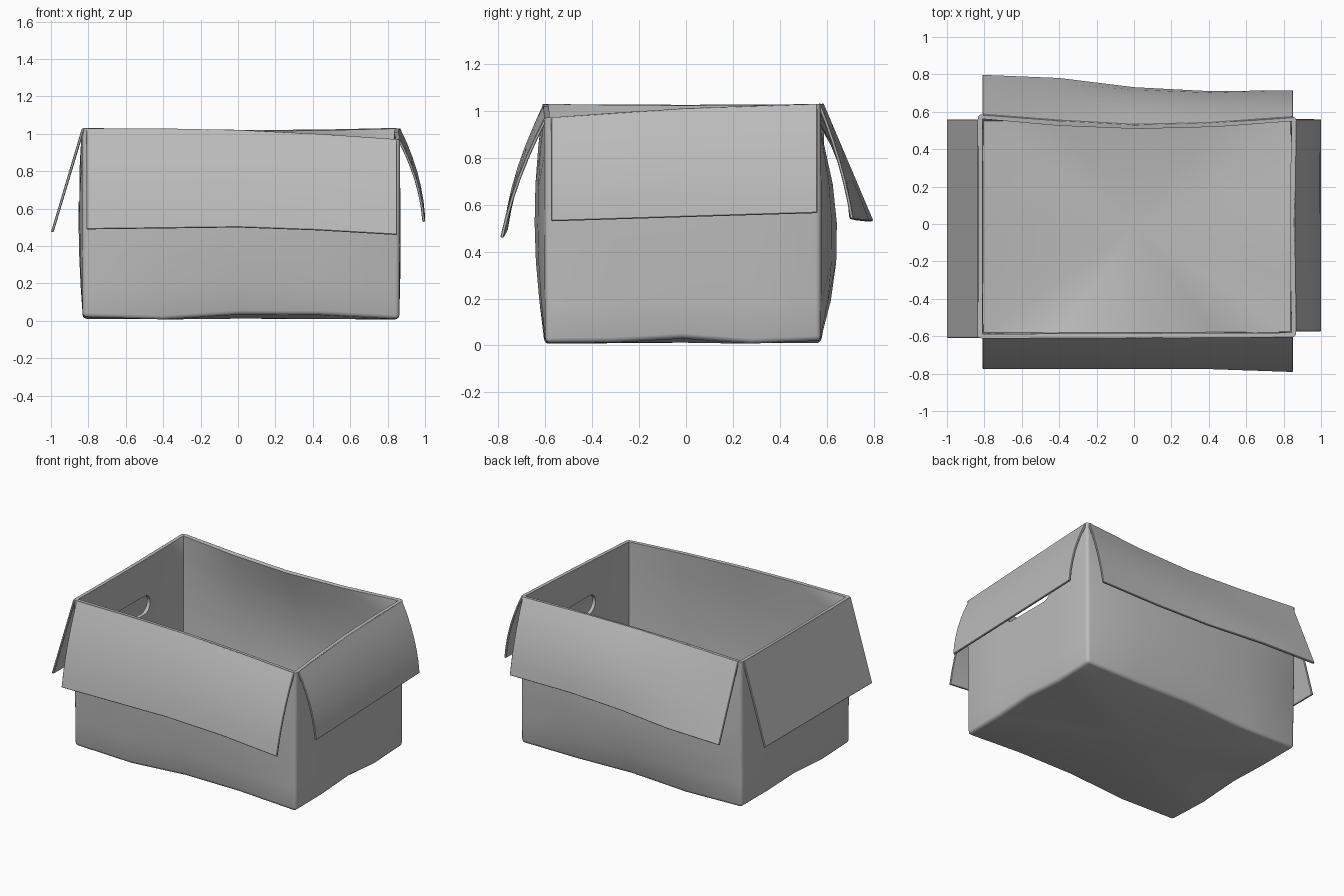
import bpy, bmesh
from math import sin, cos, pi
from mathutils import Vector

if "Cube" in bpy.data.objects:
    bpy.data.objects.remove(bpy.data.objects["Cube"])

# One material for the whole box
card = bpy.data.materials.new("grey cardboard")
card.use_nodes = True
card.diffuse_color = (0.5, 0.5, 0.5, 1)
card.node_tree.nodes["Principled BSDF"].inputs["Base Color"].default_value = (0.5, 0.5, 0.5, 1)


def make_object(name, bm):
    bmesh.ops.recalc_face_normals(bm, faces=bm.faces)
    mesh = bpy.data.meshes.new(name)
    bm.to_mesh(mesh)
    bm.free()
    obj = bpy.data.objects.new(name, mesh)
    bpy.context.collection.objects.link(obj)
    mesh.materials.append(card)
    return obj


def add_bevel(obj, width, segments, angle):
    mod = obj.modifiers.new("round", 'BEVEL')
    mod.width, mod.segments = width, segments
    mod.limit_method, mod.angle_limit = 'ANGLE', angle


def add_thickness(obj, thickness, offset):
    mod = obj.modifiers.new("board", 'SOLIDIFY')
    mod.thickness, mod.offset, mod.use_even_offset = thickness, offset, True


def finish(obj):
    bpy.ops.object.select_all(action='DESELECT')
    obj.select_set(True)
    bpy.context.view_layer.objects.active = obj
    bpy.ops.object.convert(target='MESH')
    bpy.ops.object.shade_smooth_by_angle(angle=0.6)


def add_grid(bm, rows):
    verts = [[bm.verts.new(p) for p in row] for row in rows]
    for a, b in zip(verts, verts[1:]):
        for i in range(len(a) - 1):
            bm.faces.new((a[i], a[i + 1], b[i + 1], b[i]))


# Box body: four slightly bowed walls between corner posts (bottom, top)
posts = [(Vector((-0.83, -0.605, 0.02)), Vector((-0.835, -0.612, 1.03))),
         (Vector((0.862, -0.60, 0.01)), Vector((0.868, -0.605, 0.97))),
         (Vector((0.862, 0.575, 0.02)), Vector((0.868, 0.575, 1.03))),
         (Vector((-0.83, 0.575, 0.02)), Vector((-0.835, 0.588, 1.03)))]
# Per wall: bow at middle height, bow at rim, rim lift, bottom edge wave
walls = [(0.04, 0.0, 0.02, (0, -0.01, 0.02, 0.02, 0)),
         (0.005, -0.01, 0.01, (0, 0, 0.015, -0.01, 0)),
         (0.065, -0.05, -0.01, (0, 0, 0.01, -0.01, 0)),
         (0.02, 0.0, -0.005, (0, 0, 0.01, -0.01, 0))]
NU, NV = 4, 6

bm = bmesh.new()
for k, (mid, rim, lift, wave) in enumerate(walls):
    a, b = posts[k], posts[(k + 1) % 4]
    out = (Vector((0, -1, 0)), Vector((1, 0, 0)), Vector((0, 1, 0)), Vector((-1, 0, 0)))[k]
    rows = []
    for j in range(NV + 1):
        v = j / NV
        bow = mid * 4 * v * (1 - v) + rim * v * (2 * v - 1)
        row = []
        for i in range(NU + 1):
            u = i / NU
            p = a[0].lerp(a[1], v).lerp(b[0].lerp(b[1], v), u) + out * bow * sin(pi * u)
            p.z += lift * sin(pi * u) * v + wave[i] * (1 - v) ** 3
            row.append(p)
        rows.append(row)
    add_grid(bm, rows)
bmesh.ops.remove_doubles(bm, verts=bm.verts, dist=0.001)

# Floor closes the lower ring
ring = [e for e in bm.edges if e.is_boundary and all(v.co.z < 0.2 for v in e.verts)]
floor = bmesh.ops.contextual_create(bm, geom=ring)["faces"]
centre = bmesh.ops.poke(bm, faces=floor)["verts"][0]
centre.co.z = 0.012
body = make_object("box_body", bm)
add_bevel(body, 0.022, 3, 0.9)
add_thickness(body, 0.024, -1)
add_bevel(body, 0.005, 1, 1.2)

# Hand hole cutter: one long rounded bar through both end walls
bm = bmesh.new()
outline = []
for i in range(24):
    t = 2 * pi * (i + 0.5) / 24
    side = 0.15 if cos(t) > 0 else -0.15
    outline.append(bm.verts.new((-1.2, side + 0.065 * cos(t), 0.70 + 0.065 * sin(t))))
cap = bm.faces.new(outline)
bar = bmesh.ops.extrude_face_region(bm, geom=[cap])["geom"]
bmesh.ops.translate(bm, vec=(2.4, 0, 0), verts=[g for g in bar if isinstance(g, bmesh.types.BMVert)])
cutter = make_object("hand_hole_cutter", bm)
cutter.hide_render = True
cut = body.modifiers.new("hand holes", 'BOOLEAN')
cut.operation, cut.object, cut.solver = 'DIFFERENCE', cutter, 'EXACT'
finish(body)
bpy.data.objects.remove(cutter)


# Flaps: sections of (along, hinge out, hinge z, bow, tip out, tip z)
def flap(name, place, sections):
    bm = bmesh.new()
    rows = []
    for along, out0, z0, bow, out1, z1 in sections:
        row = []
        for i in range(7):
            t = i / 6
            out = out0 + (out1 - out0) * t + bow * 4 * t * (1 - t)
            row.append(place(along, out, z0 + (z1 - z0) * t))
        rows.append(row)
    add_grid(bm, rows)
    obj = make_object(name, bm)
    add_thickness(obj, 0.014, 0)
    add_bevel(obj, 0.003, 1, 1.0)
    finish(obj)


flap("front_flap", lambda s, o, z: (s, -o, z), [
    (-0.81, 0.602, 1.028, 0.02, 0.768, 0.49),
    (0, 0.602, 1.02, 0.025, 0.77, 0.50),
    (0.42, 0.60, 0.995, 0.025, 0.77, 0.485),
    (0.85, 0.597, 0.968, 0.02, 0.785, 0.46)])
flap("back_flap", lambda s, o, z: (s, o, z), [
    (-0.81, 0.58, 1.03, 0, 0.792, 0.53),
    (-0.4, 0.548, 1.022, 0.01, 0.775, 0.53),
    (0, 0.526, 1.018, 0.035, 0.725, 0.535),
    (0.4, 0.535, 1.02, 0.035, 0.704, 0.54),
    (0.85, 0.567, 1.03, 0.015, 0.708, 0.54)])
flap("left_flap", lambda s, o, z: (o, s, z), [
    (-0.575, 0.86, 0.97, 0.025, 0.993, 0.53),
    (0, 0.852, 1.01, 0.025, 0.993, 0.548),
    (0.56, 0.86, 1.028, 0.025, 0.993, 0.565)])
flap("right_flap", lambda s, o, z: (-o, s, z), [
    (-0.61, 0.828, 1.028, 0, 0.993, 0.475),
    (0, 0.828, 1.025, 0, 0.993, 0.475),
    (0.56, 0.828, 1.028, 0, 0.993, 0.475)])
